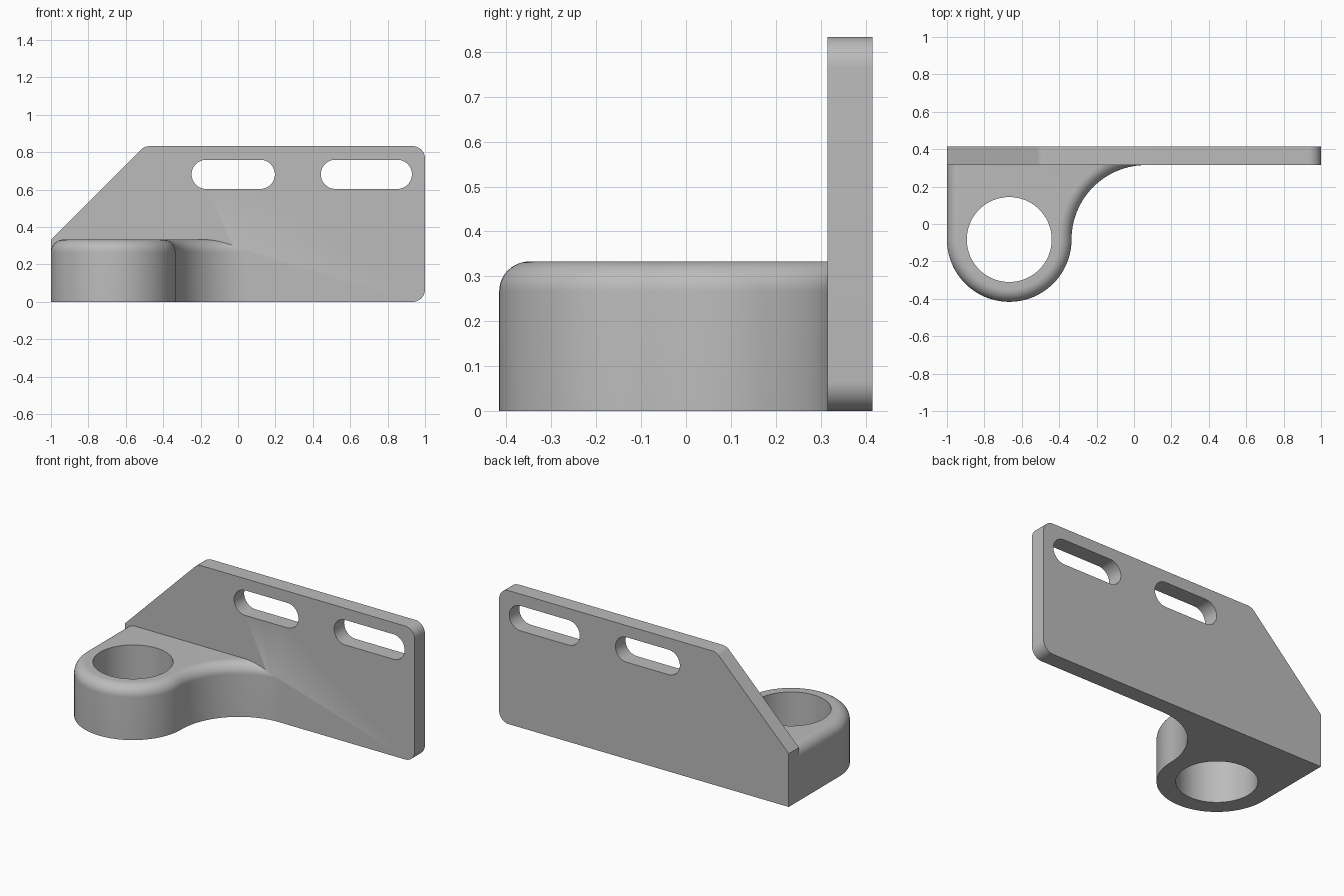
import bpy, bmesh
from math import sin, cos, tan, pi, radians
from mathutils import Vector

cube = bpy.data.objects.get("Cube")
if cube:
    bpy.data.objects.remove(cube, do_unlink=True)

grey = bpy.data.materials.new("plain grey")
grey.use_nodes = True
COLOUR = (0.5, 0.5, 0.5, 1)
grey.diffuse_color = COLOUR
grey.node_tree.nodes["Principled BSDF"].inputs["Base Color"].default_value = COLOUR

BACK, FRONT = 0.415, 0.315          # mounting plate faces
HEIGHT, FILLET = 0.333, 0.067       # arm
CENTRE, OUTER, BORE = Vector((-0.667, -0.083)), 0.333, 0.227


def loft(name, rings):
    """Closed solid through a stack of equal-length rings."""
    bm = bmesh.new()
    loops = [[bm.verts.new(p) for p in ring] for ring in rings]
    n = len(loops[0])
    for low, high in zip(loops, loops[1:]):
        for i in range(n):
            j = (i + 1) % n
            bm.faces.new((low[i], low[j], high[j], high[i]))
    bm.faces.new(loops[0][::-1])
    bm.faces.new(loops[-1])
    bmesh.ops.recalc_face_normals(bm, faces=bm.faces)
    mesh = bpy.data.meshes.new(name)
    bm.to_mesh(mesh)
    bm.free()
    mesh.materials.append(grey)
    ob = bpy.data.objects.new(name, mesh)
    bpy.context.collection.objects.link(ob)
    return ob


def upright(name, outline, y0, y1):
    return loft(name, [[(x, y, z) for x, z in outline] for y in (y0, y1)])


def arc(c, r, a0, a1, n):
    angles = [radians(a0 + (a1 - a0) * i / n) for i in range(n + 1)]
    return [(c[0] + r * cos(a), c[1] + r * sin(a)) for a in angles]


def combine(target, other, operation):
    mod = target.modifiers.new(operation, 'BOOLEAN')
    mod.object, mod.operation, mod.solver = other, operation, 'EXACT'
    bpy.context.view_layer.objects.active = target
    bpy.ops.object.modifier_apply(modifier=mod.name)
    bpy.data.objects.remove(other, do_unlink=True)


# Mounting plate: slanted top left, rounded corners
r = FILLET
t = r * tan(pi / 8)
top = 0.833
outline = [(-1, 0)]
outline += arc((1 - r, r), r, -90, 0, 12)
outline += arc((1 - r, top - r), r, 0, 90, 12)
outline += arc((-0.5 + t, top - r), r, 90, 135, 8)
outline += [(-1, HEIGHT)]
bracket = upright("bracket", outline, FRONT, BACK)

# Arm: outline points with inward directions, so the top edge can be rounded
reach = FRONT - CENTRE.y
hollow = Vector((CENTRE.x + OUTER + reach, CENTRE.y))
path = [(Vector((-1, 0.4)), Vector((1, 0)))]
for p in arc(CENTRE, OUTER, 180, 360, 64):
    path.append((Vector(p), (CENTRE - Vector(p)).normalized()))
for p in arc(hollow, reach, 180, 90, 40)[1:]:
    path.append((Vector(p), (Vector(p) - hollow).normalized()))
path.append((Vector((hollow.x, 0.4)), Vector((0, 0))))

levels = [(0, 0)]
for i in range(13):
    a = pi / 2 * i / 12
    levels.append((FILLET * (1 - cos(a)), HEIGHT - FILLET * (1 - sin(a))))
arm = loft("arm", [[(*(p + n * inset), z) for p, n in path] for inset, z in levels])

# Bore through the arm
ring = arc(CENTRE, BORE, 0, 360, 96)[:-1]
combine(arm, loft("bore", [[(x, y, z) for x, y in ring] for z in (-0.1, 0.5)]),
        'DIFFERENCE')
combine(bracket, arm, 'UNION')

# Two slots through the plate
sr, sz = 0.078, 0.682
for x0, x1 in ((-0.248, 0.197), (0.443, 0.93)):
    slot = arc((x1 - sr, sz), sr, -90, 90, 24) + arc((x0 + sr, sz), sr, 90, 270, 24)
    combine(bracket, upright("slot", slot, FRONT - 0.1, BACK + 0.1), 'DIFFERENCE')

bpy.ops.object.select_all(action='DESELECT')
bracket.select_set(True)
bpy.context.view_layer.objects.active = bracket
bpy.ops.object.shade_smooth_by_angle(angle=radians(30))
